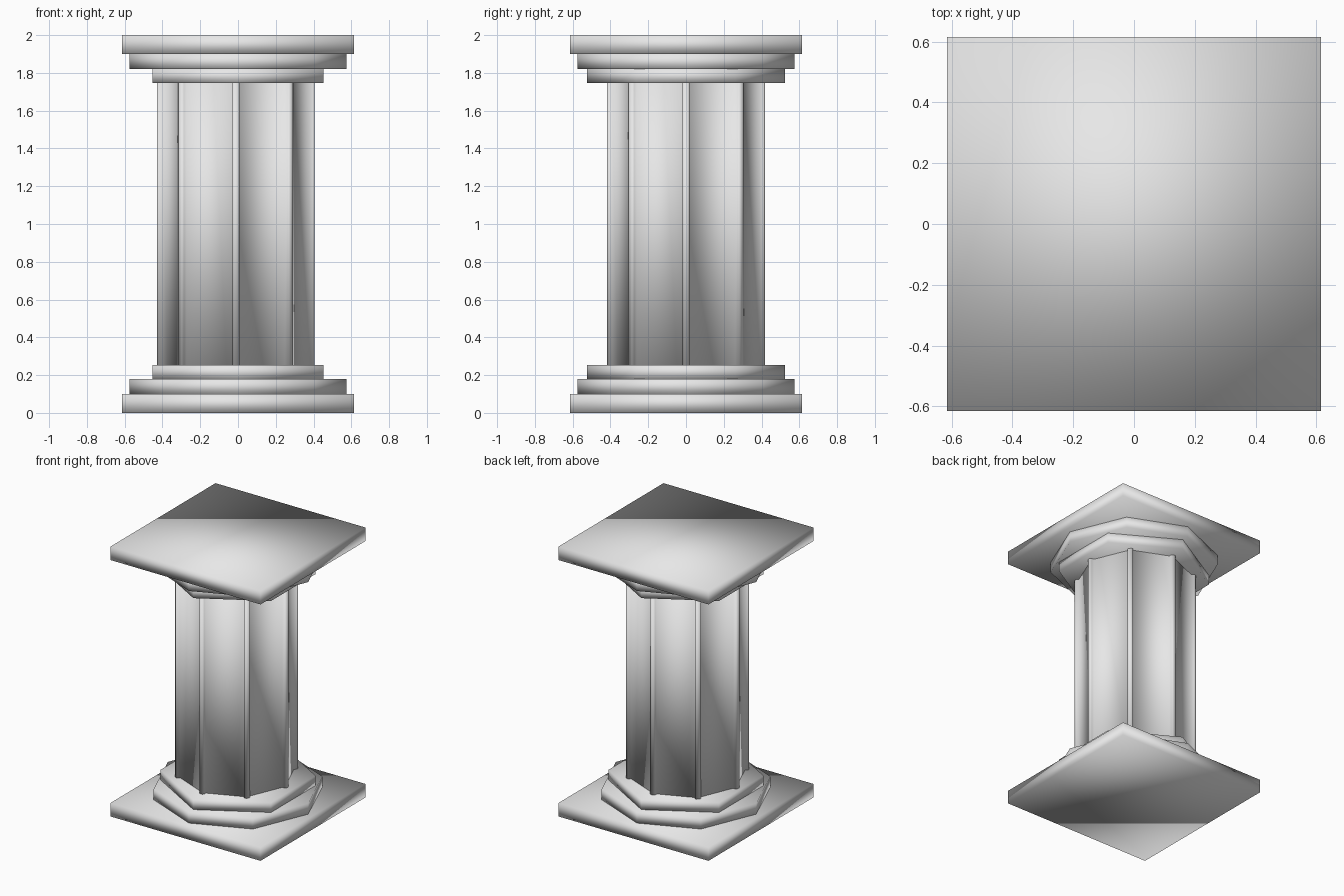
import bpy, bmesh, math

if "Cube" in bpy.data.objects:
    bpy.data.objects.remove(bpy.data.objects["Cube"])

stone = bpy.data.materials.new("light_grey_stone")
stone.diffuse_color = (0.8, 0.8, 0.8, 1)
stone.use_nodes = True
stone.node_tree.nodes["Principled BSDF"].inputs["Base Color"].default_value = stone.diffuse_color


def prism(name, outline, z0, z1):
    """Extrude a closed 2D outline from z0 to z1, softly shaded all over."""
    bm = bmesh.new()
    low = [bm.verts.new((x, y, z0)) for x, y in outline]
    high = [bm.verts.new((x, y, z1)) for x, y in outline]
    n = len(outline)
    bm.faces.new(low[::-1])
    bm.faces.new(high)
    for i in range(n):
        j = (i + 1) % n
        bm.faces.new((low[i], low[j], high[j], high[i]))
    for f in bm.faces:
        f.smooth = True
    mesh = bpy.data.meshes.new(name)
    bm.to_mesh(mesh)
    bm.free()
    mesh.materials.append(stone)
    obj = bpy.data.objects.new(name, mesh)
    bpy.context.collection.objects.link(obj)
    return obj


def polygon(sides, radius, start):
    return [(radius * math.cos(start + math.tau * i / sides),
             radius * math.sin(start + math.tau * i / sides)) for i in range(sides)]


# Stepped base, mirrored in height to make the capital
tiers = [
    ("square_slab", polygon(4, 0.615 * math.sqrt(2), math.pi / 4), 0.0, 0.10),
    ("octagon_step", polygon(8, 0.575, 0), 0.10, 0.18),
    ("hexagon_step", polygon(6, 0.523, math.pi / 2), 0.18, 0.253),
]
for name, outline, z0, z1 in tiers:
    prism("base_" + name, outline, z0, z1)
    prism("capital_" + name, outline, 2 - z1, 2 - z0)

# Eight-sided shaft with a narrow raised rib on each corner
rib = [(0.388, -0.02), (0.408, -0.02), (0.418, -0.011),
       (0.418, 0.011), (0.408, 0.02), (0.388, 0.02)]
section = []
for k in range(8):
    c, s = math.cos(k * math.pi / 4), math.sin(k * math.pi / 4)
    section += [(r * c - t * s, r * s + t * c) for r, t in rib]
shaft = prism("ribbed_shaft", section, 0.253, 1.747)
shaft.location.x = -0.012
